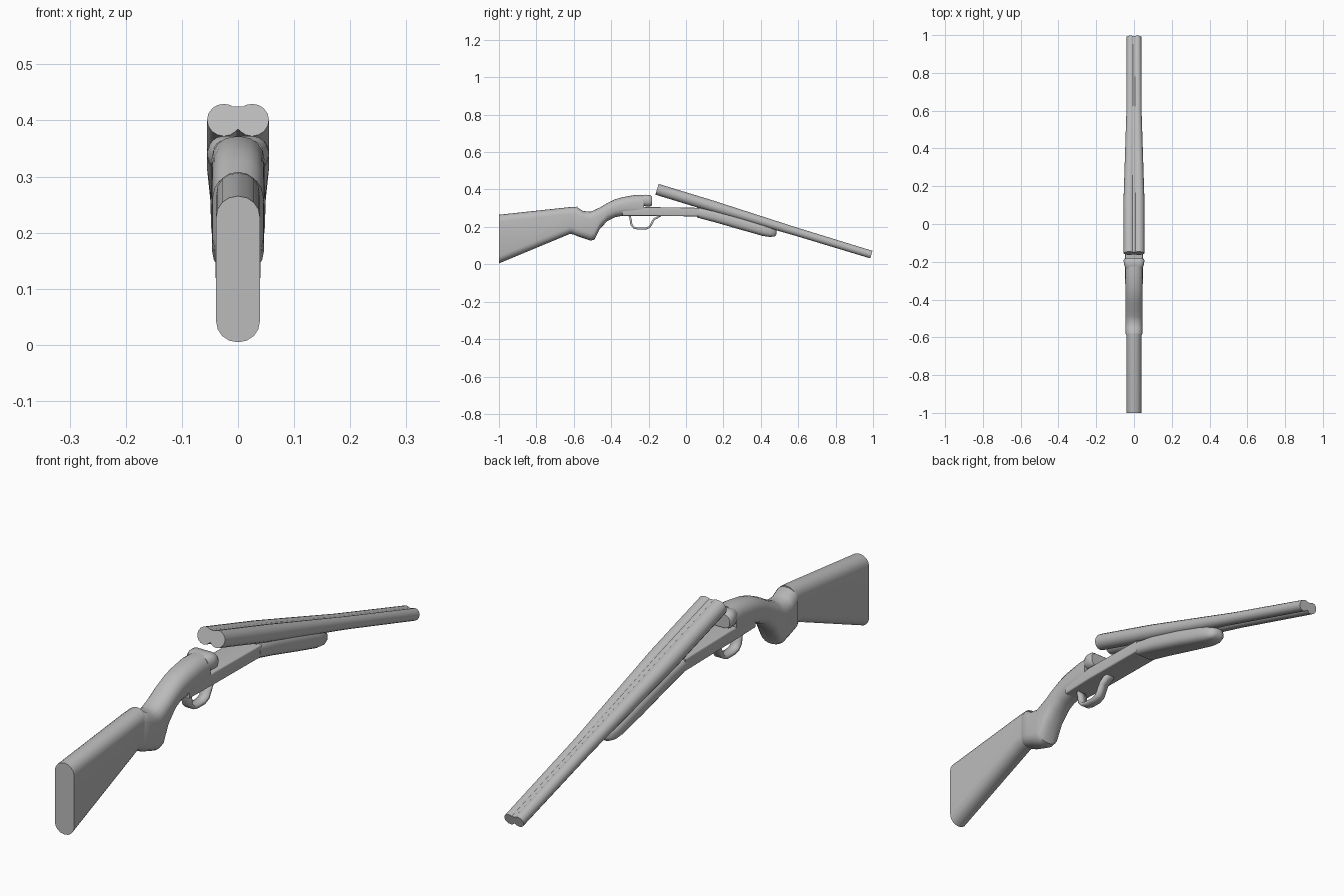
import bpy, bmesh
from math import sin, cos, pi, atan2, radians
from mathutils import Vector

if "Cube" in bpy.data.objects:
    bpy.data.objects.remove(bpy.data.objects["Cube"])

grey = bpy.data.materials.new("plain_grey")
grey.use_nodes = True
colour = (0.5, 0.5, 0.5, 1)
grey.diffuse_color = colour
grey.node_tree.nodes["Principled BSDF"].inputs["Base Color"].default_value = colour


def finish(bm, name):
    bmesh.ops.recalc_face_normals(bm, faces=bm.faces)
    mesh = bpy.data.meshes.new(name)
    bm.to_mesh(mesh)
    bm.free()
    mesh.materials.append(grey)
    obj = bpy.data.objects.new(name, mesh)
    bpy.context.collection.objects.link(obj)
    bpy.ops.object.select_all(action='DESELECT')
    obj.select_set(True)
    bpy.context.view_layer.objects.active = obj
    bpy.ops.object.shade_smooth_by_angle(angle=radians(45))
    return obj


def rounded_section(half_w, half_h, roundness, steps=4):
    """Rounded rectangle in x and z, listed around its outline."""
    r = min(half_w, half_h) * roundness
    points = []
    for quarter, (sx, sz) in enumerate([(1, 1), (-1, 1), (-1, -1), (1, -1)]):
        for i in range(steps + 1):
            a = (quarter + i / steps) * pi / 2
            points.append((sx * (half_w - r) + r * cos(a),
                           sz * (half_h - r) + r * sin(a)))
    return points


def loft(name, stations, roundness, x=0):
    """Stations are (y, top z, bottom z, half width)."""
    bm = bmesh.new()
    rings = []
    for y, top, bottom, half_w in stations:
        outline = rounded_section(half_w, (top - bottom) / 2, roundness)
        rings.append([bm.verts.new((x + px, y, (top + bottom) / 2 + pz))
                      for px, pz in outline])
    for a, b in zip(rings, rings[1:]):
        for i in range(len(a)):
            j = (i + 1) % len(a)
            bm.faces.new((a[i], a[j], b[j], b[i]))
    bm.faces.new(rings[0])
    bm.faces.new(rings[-1])
    bmesh.ops.remove_doubles(bm, verts=bm.verts, dist=0.0002)
    return finish(bm, name)


# Butt stock and curved grip
loft("stock", [
    (-1.0, 0.265, 0.005, 0.039), (-0.62, 0.306, 0.163, 0.039),
    (-0.58, 0.308, 0.155, 0.039)], 0.95)
loft("grip", [
    (-0.60, 0.300, 0.160, 0.036), (-0.58, 0.303, 0.150, 0.045),
    (-0.55, 0.285, 0.140, 0.046), (-0.51, 0.281, 0.127, 0.046),
    (-0.49, 0.290, 0.132, 0.046), (-0.46, 0.304, 0.190, 0.045),
    (-0.42, 0.328, 0.232, 0.045), (-0.38, 0.347, 0.252, 0.045),
    (-0.34, 0.359, 0.259, 0.046), (-0.27, 0.371, 0.260, 0.047),
    (-0.225, 0.371, 0.260, 0.047)], 0.85)

# Receiver: rounded breech plate above a flat action bar
loft("breech", [
    (-0.235, 0.365, 0.315, 0.044), (-0.215, 0.372, 0.310, 0.053),
    (-0.192, 0.370, 0.310, 0.055), (-0.182, 0.362, 0.314, 0.049)], 0.85)
loft("action_bar", [
    (-0.34, 0.300, 0.259, 0.043), (-0.20, 0.306, 0.259, 0.047),
    (0.07, 0.302, 0.256, 0.047)], 0.25)

# Fore-end under the barrels
loft("fore_end", [
    (0.06, 0.305, 0.250, 0.048), (0.15, 0.290, 0.226, 0.049),
    (0.30, 0.250, 0.183, 0.048), (0.41, 0.215, 0.152, 0.044),
    (0.45, 0.200, 0.146, 0.039), (0.475, 0.190, 0.149, 0.029),
    (0.484, 0.183, 0.160, 0.016)], 0.8)

# Tilted side-by-side barrels and the web joining them
breech_end, muzzle = Vector((0, -0.155, 0.401)), Vector((0, 0.991, 0.052))
axis = muzzle - breech_end
tilt = atan2(axis.z, axis.y)
taper = [(0, 0.030), (0.25, 0.030), (0.45, 0.026), (0.65, 0.022), (1, 0.021)]


def place_on_axis(obj):
    obj.location = breech_end
    obj.rotation_euler.x = tilt


for side, label in ((1, "left"), (-1, "right")):
    bm = bmesh.new()
    rings = []
    for t, r in taper:
        rings.append([bm.verts.new((side * r * 0.84 + r * cos(i * pi / 8),
                                    t * axis.length, r * sin(i * pi / 8)))
                      for i in range(16)])
    for a, b in zip(rings, rings[1:]):
        for i in range(16):
            bm.faces.new((a[i], a[i - 1], b[i - 1], b[i]))
    bm.faces.new(rings[0])
    bm.faces.new(rings[-1])
    place_on_axis(finish(bm, label + "_barrel"))
web = loft("barrel_web", [(t * axis.length, r * 0.82, -r * 0.6, r * 0.5)
                          for t, r in taper], 0.1)
place_on_axis(web)

# Trigger guard: a bent strip given thickness
path = [(-0.302, 0.262), (-0.296, 0.240), (-0.292, 0.212), (-0.278, 0.196),
        (-0.255, 0.191), (-0.215, 0.191), (-0.194, 0.200), (-0.184, 0.218),
        (-0.172, 0.240), (-0.135, 0.262)]
bm = bmesh.new()
pairs = [[bm.verts.new((x, y, z)) for x in (-0.018, 0.018)] for y, z in path]
for a, b in zip(pairs, pairs[1:]):
    bm.faces.new((a[0], a[1], b[1], b[0]))
guard = finish(bm, "trigger_guard")
solid = guard.modifiers.new("thickness", 'SOLIDIFY')
solid.thickness = 0.011
solid.offset = 0
